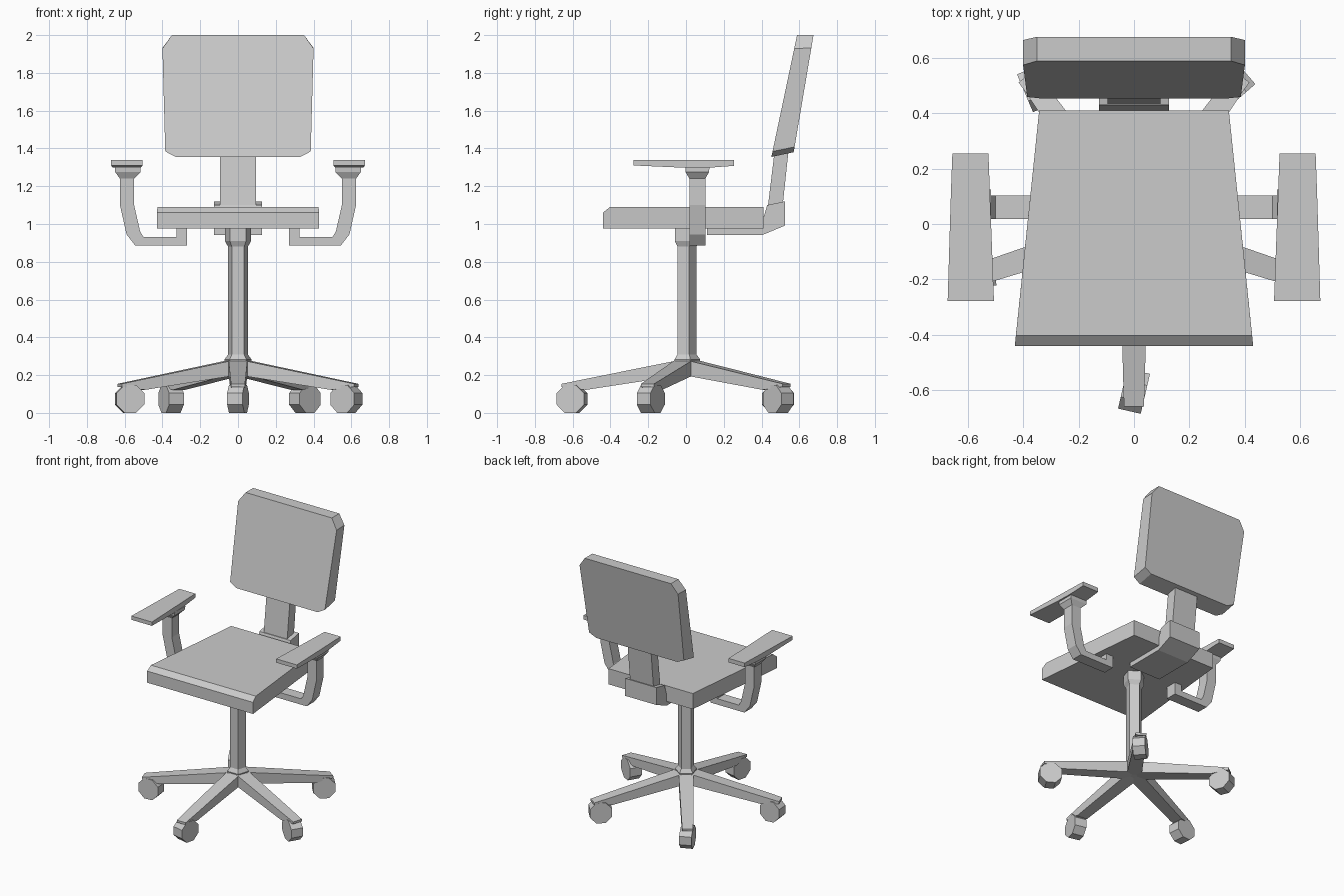
import bpy, bmesh, math
from mathutils import Matrix, Vector

if "Cube" in bpy.data.objects:
    bpy.data.objects.remove(bpy.data.objects["Cube"])


def loft(name, rings, matrix=None):
    """Skin a list of equal-length point rings and cap both ends."""
    bm = bmesh.new()
    vs = [[bm.verts.new(p) for p in r] for r in rings]
    n = len(rings[0])
    for a, b in zip(vs, vs[1:]):
        for i in range(n):
            j = (i + 1) % n
            bm.faces.new((a[i], a[j], b[j], b[i]))
    bm.faces.new(vs[0])
    bm.faces.new(vs[-1])
    if matrix:
        bm.transform(matrix)
    bmesh.ops.recalc_face_normals(bm, faces=bm.faces[:])
    me = bpy.data.meshes.new(name)
    bm.to_mesh(me)
    bm.free()
    ob = bpy.data.objects.new(name, me)
    bpy.context.collection.objects.link(ob)
    return ob


def extrude_x(name, profile, half):
    """Extrude a (y, z) side profile symmetrically along x."""
    return loft(name, [[(s * half, y, z) for y, z in profile] for s in (-1, 1)])


def ngon(r, z, n, start):
    return [(r * math.cos(start + math.tau * i / n),
             r * math.sin(start + math.tau * i / n), z) for i in range(n)]


# Seat: tapers to the back, chamfered front edge
def seat_ring(s):
    return [(s * w, y, z) for w, y, z in
            [(.43, -.44, .975), (.43, -.44, 1.06), (.426, -.402, 1.09),
             (.342, .41, 1.09), (.342, .41, .975)]]


loft("seat", [seat_ring(-1), seat_ring(1)])

# Bracket under the seat and the post carrying the backrest
extrude_x("back_bracket", [(.11, .985), (.11, .942), (.405, .942), (.525, .992),
                           (.525, 1.12), (.43, 1.1), (.40, 1.0)], .127)
extrude_x("back_post", [(.432, 1.08), (.512, 1.1), (.545, 1.41), (.472, 1.41)], .095)

# Backrest: leaning slab with clipped corners
outline = [(.33, 0), (.385, .045), (.40, .89), (.35, 1)]
outline += [(-x, t) for x, t in reversed(outline)]


def back_ring(low, high):
    a, b = Vector(low), Vector(high)
    return [(x, *(a.lerp(b, t))) for x, t in outline]


loft("backrest", [back_ring((.452, 1.355), (.588, 2)),
                  back_ring((.57, 1.38), (.675, 2))])

# Central column with flared ends
loft("column", [ngon(r, z, 5, math.pi / 2) for r, z in
                [(.055, .2), (.075, .283), (.055, .31), (.055, .88),
                 (.073, .91), (.073, .98)]])

# Five base legs with casters
for k in range(5):
    turn = Matrix.Rotation(math.radians(-90 + 72 * k), 4, 'Z')
    rings = [[(x, -w, lo), (x, w, lo), (x, w, hi), (x, -w, hi)]
             for x, w, lo, hi in [(.02, .05, .2, .283), (.53, .04, .122, .18),
                                  (.658, .036, .138, .154)]]
    loft(f"base_leg_{k + 1}", rings, turn)
    place = (turn @ Matrix.Translation((.603, 0, .074))
             @ Matrix.Rotation(math.radians(-13), 4, 'Z')
             @ Matrix.Rotation(math.pi / 2, 4, 'X'))
    loft(f"caster_{k + 1}", [ngon(.08, z, 8, math.pi / 8) for z in (-.042, .042)], place)

# Armrests: curved support (inner xz, outer xz, half depth) and tapered pad
arm = [(.325, .98, .27, .98, .042), (.325, .93, .27, .887, .042),
       (.50, .93, .545, .887, .042), (.518, .96, .59, .945, .042),
       (.55, 1.1, .625, 1.1, .042), (.55, 1.24, .625, 1.24, .042),
       (.515, 1.275, .65, 1.275, .062), (.515, 1.3, .65, 1.3, .064)]
for side, s in (("left", -1), ("right", 1)):
    loft(f"arm_support_{side}",
         [[(s * xi, .06 - h, zi), (s * xi, .06 + h, zi),
           (s * xo, .06 + h, zo), (s * xo, .06 - h, zo)]
          for xi, zi, xo, zo, h in arm])
    loft(f"arm_pad_{side}",
         [[(s * a, y, lo), (s * b, y, lo), (s * b, y, 1.338), (s * a, y, 1.338)]
          for y, a, b, lo in [(-.278, .505, .672, 1.31), (-.01, .515, .664, 1.298),
                              (.12, .52, .66, 1.298), (.255, .525, .655, 1.308)]])
